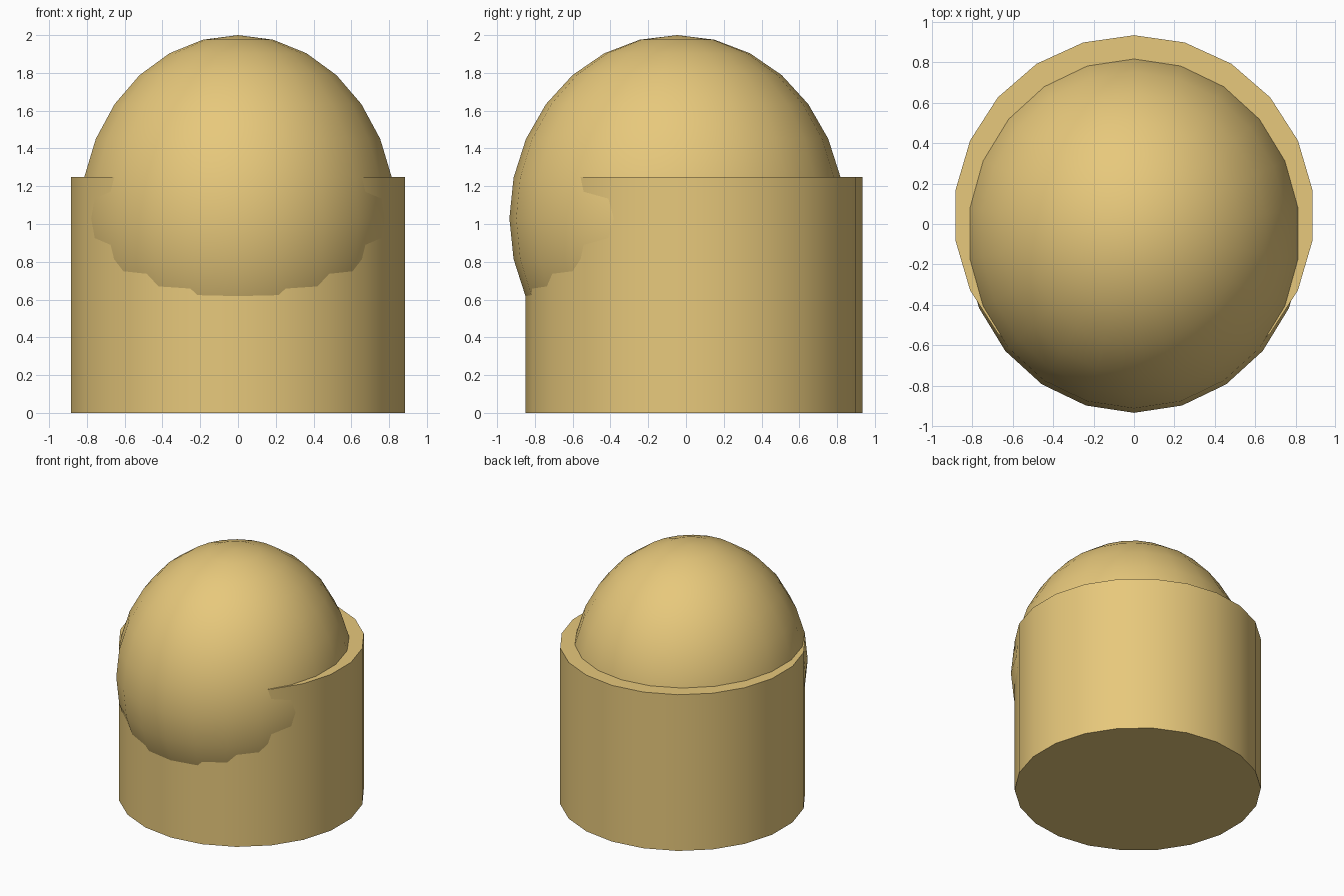
import bpy
from math import radians

if "Cube" in bpy.data.objects:
    bpy.data.objects.remove(bpy.data.objects["Cube"])

SIDES = 22

gold = bpy.data.materials.new("warm_gold")
gold.diffuse_color = (0.80, 0.58, 0.20, 1.0)
gold.use_nodes = True
gold.node_tree.nodes["Principled BSDF"].inputs["Base Color"].default_value = gold.diffuse_color


def finish(name):
    obj = bpy.context.object
    obj.name = name
    obj.data.materials.append(gold)
    bpy.ops.object.transform_apply(location=False, rotation=False, scale=True)
    bpy.ops.object.shade_smooth_by_angle(angle=radians(30))
    return obj


# Cylindrical base, a vertex pointing to front and back
bpy.ops.mesh.primitive_cylinder_add(vertices=SIDES, radius=0.8925, depth=1.25,
                                    location=(0, 0.0425, 0.625))
finish("base")

# Ball sunk into the base and bulging out at the front
bpy.ops.mesh.primitive_uv_sphere_add(segments=SIDES, ring_count=14, radius=1,
                                     location=(0, -0.047, 1.03))
bpy.context.object.scale = (0.844, 0.888, 0.97)
finish("dome")
